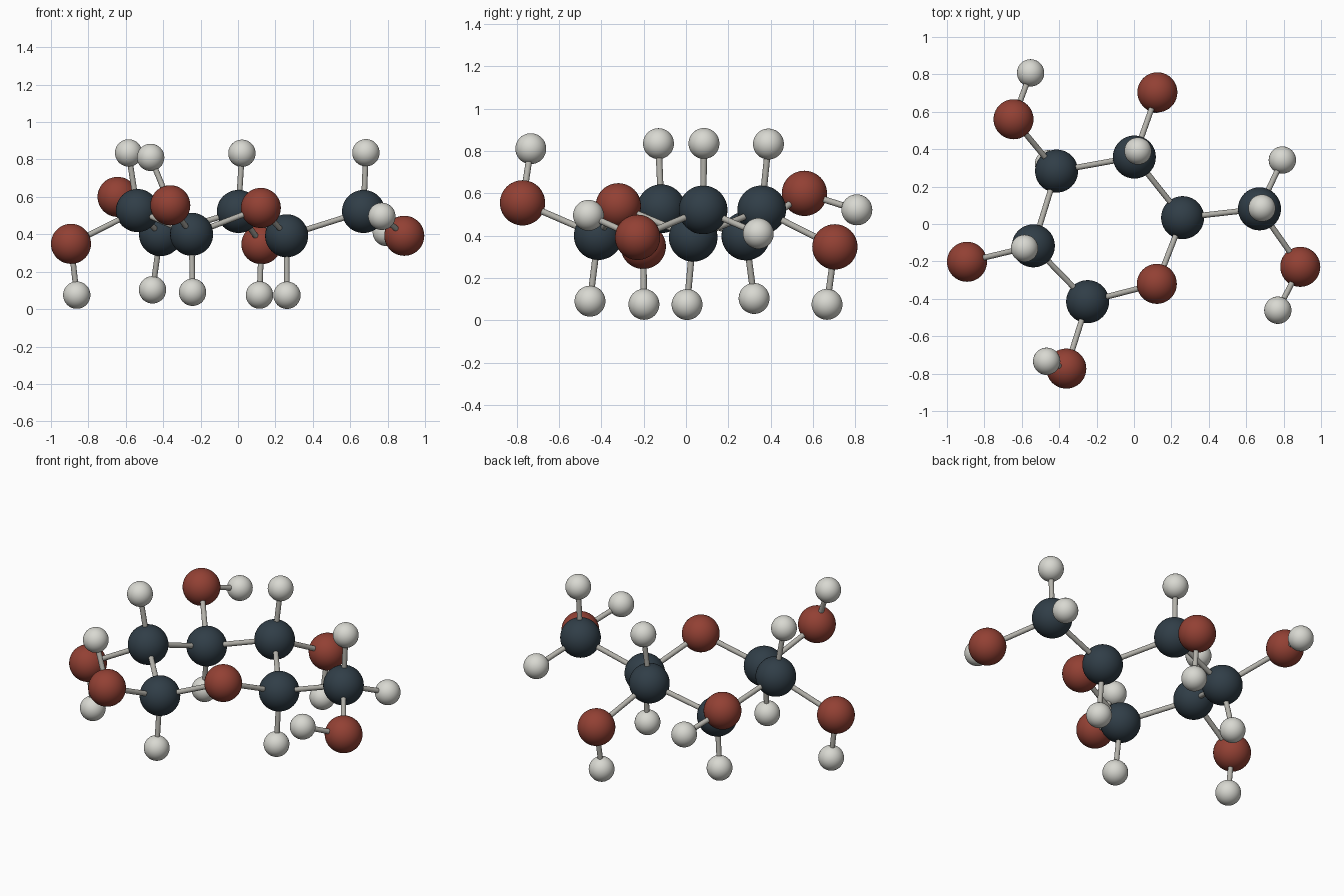
import bpy
from mathutils import Vector

if "Cube" in bpy.data.objects:
    bpy.data.objects.remove(bpy.data.objects["Cube"])


def material(name, rgb):
    m = bpy.data.materials.new(name)
    m.diffuse_color = (*rgb, 1)
    m.use_nodes = True
    m.node_tree.nodes["Principled BSDF"].inputs["Base Color"].default_value = m.diffuse_color
    return m


# Flat colours and ball sizes per element
STYLE = {
    "C": ("carbon", 0.115, material("slate", (0.030, 0.048, 0.064))),
    "O": ("oxygen", 0.107, material("brick_red", (0.29, 0.052, 0.034))),
    "H": ("hydrogen", 0.073, material("off_white", (0.69, 0.69, 0.64))),
}
STICK = material("stick_grey", (0.45, 0.44, 0.40))
STICK_RADIUS = 0.015

# Atom centres; the first letter is the element
ATOMS = {
    # ring
    "C1": (-0.248, -0.415, 0.400), "C2": (-0.538, -0.117, 0.527),
    "C3": (-0.414, 0.283, 0.398), "C4": (0.002, 0.358, 0.522),
    "C5": (0.260, 0.034, 0.392), "O5": (0.122, -0.320, 0.541),
    # side arm
    "C6": (0.671, 0.081, 0.522), "O6": (0.889, -0.229, 0.392),
    # outer oxygens
    "O1": (-0.362, -0.773, 0.555), "O2": (-0.893, -0.202, 0.349),
    "O3": (-0.644, 0.560, 0.600), "O4": (0.125, 0.704, 0.347),
    # hydrogens on carbons
    "HC1": (-0.243, -0.454, 0.090), "HC2": (-0.585, -0.130, 0.835),
    "HC3": (-0.457, 0.322, 0.103), "HC4": (0.021, 0.390, 0.833),
    "HC5": (0.262, 0.005, 0.074), "HC6a": (0.684, 0.085, 0.836),
    "HC6b": (0.793, 0.342, 0.410),
    # hydrogens on oxygens
    "HO1": (-0.467, -0.734, 0.811), "HO2": (-0.862, -0.199, 0.075),
    "HO3": (-0.553, 0.808, 0.522), "HO4": (0.115, 0.667, 0.075),
    "HO6": (0.769, -0.461, 0.496),
}

# Ring, arm and oxygen bonds, then one bond per hydrogen to its host
BONDS = ["C1 C2", "C2 C3", "C3 C4", "C4 C5", "C5 O5", "O5 C1",
         "C5 C6", "C6 O6", "C1 O1", "C2 O2", "C3 O3", "C4 O4"]
BONDS += [f"{k} {k[1:3]}" for k in ATOMS if k[0] == "H"]


def finish(name, mat):
    ob = bpy.context.object
    ob.name = name
    ob.data.materials.append(mat)
    bpy.ops.object.shade_smooth_by_angle()


# Atom balls
for key, pos in ATOMS.items():
    label, radius, mat = STYLE[key[0]]
    bpy.ops.mesh.primitive_uv_sphere_add(segments=40, ring_count=24,
                                         radius=radius, location=pos)
    finish(f"{label}_ball_{key}", mat)

# Bond sticks
for bond in BONDS:
    a, b = (Vector(ATOMS[k]) for k in bond.split())
    d = b - a
    bpy.ops.mesh.primitive_cylinder_add(
        vertices=20, radius=STICK_RADIUS, depth=d.length, location=(a + b) / 2,
        rotation=d.to_track_quat("Z", "Y").to_euler())
    finish("stick_" + bond.replace(" ", "_"), STICK)
